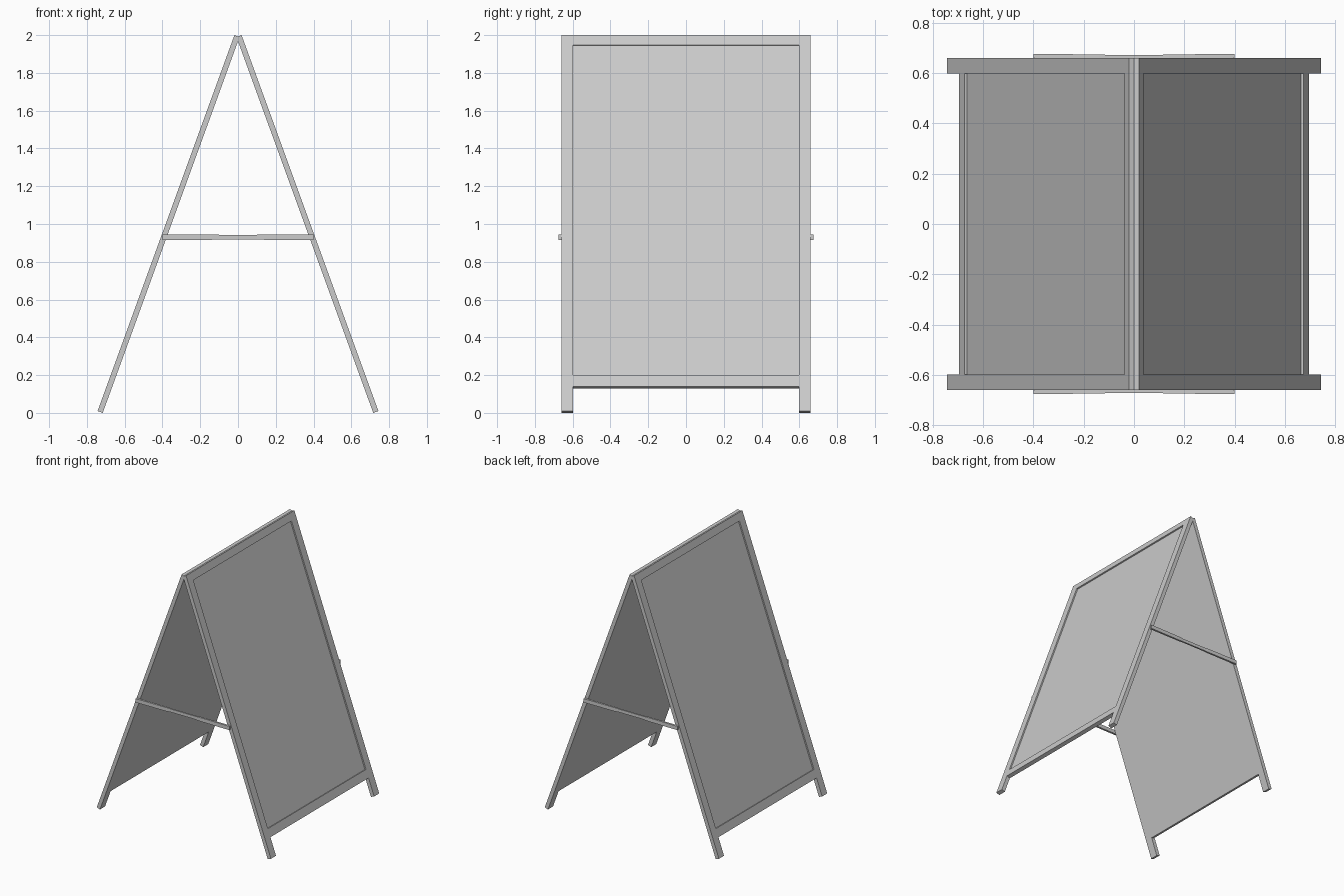
import bpy, bmesh
from math import sin, cos, radians
from mathutils import Vector

if "Cube" in bpy.data.objects:
    bpy.data.objects.remove(bpy.data.objects["Cube"])

ANGLE = radians(20)      # lean of each board
T = 0.029                # board thickness
TOP_X = 0.019            # outer top corner offset from centre
LENGTH = (2 - T * sin(ANGLE)) / cos(ANGLE)


def finish(bm, name):
    bmesh.ops.recalc_face_normals(bm, faces=bm.faces[:])
    bmesh.ops.dissolve_limit(bm, angle_limit=radians(1), verts=bm.verts[:], edges=bm.edges[:])
    mesh = bpy.data.meshes.new(name)
    bm.to_mesh(mesh)
    bm.free()
    obj = bpy.data.objects.new(name, mesh)
    bpy.context.collection.objects.link(obj)
    return obj


def board(name, side):
    down = Vector((side * sin(ANGLE), 0, -cos(ANGLE)))
    out = Vector((side * cos(ANGLE), 0, sin(ANGLE)))
    top = Vector((side * TOP_X, 0, 2))
    us = [-0.66, -0.598, 0.598, 0.66]
    ss = [0, 0.056, 1.915, 1.979, LENGTH]
    bm = bmesh.new()
    # outline grid, with a gap between the feet
    grid = [[bm.verts.new(top + down * s - out * T + Vector((0, u, 0))) for u in us] for s in ss]
    faces = []
    for j in range(4):
        for i in range(3):
            if (j, i) != (3, 1):
                faces.append(bm.faces.new((grid[j][i], grid[j][i + 1], grid[j + 1][i + 1], grid[j + 1][i])))
    for v in [v for v in bm.verts if not v.link_faces]:
        bm.verts.remove(v)
    # thickness
    ret = bmesh.ops.extrude_face_region(bm, geom=faces, use_keep_orig=True)
    moved = [g for g in ret["geom"] if isinstance(g, bmesh.types.BMVert)]
    bmesh.ops.translate(bm, verts=moved, vec=out * T)
    bmesh.ops.recalc_face_normals(bm, faces=bm.faces[:])
    # sunken display panel on the outer face
    target = top + down * (ss[1] + ss[2]) / 2
    panel = min(bm.faces, key=lambda f: (f.calc_center_median() - target).length)
    ret = bmesh.ops.extrude_discrete_faces(bm, faces=[panel])
    bmesh.ops.translate(bm, verts=ret["faces"][0].verts[:], vec=-out * 0.01)
    return finish(bm, name)


def brace(name, side):
    # bar slightly slimmer in the middle, fixed to the outside of the frames
    sections = [(-0.4, 0.0145, 0.676), (-0.14, 0.0145, 0.674), (-0.1, 0.012, 0.672),
                (0.1, 0.012, 0.672), (0.14, 0.0145, 0.674), (0.4, 0.0145, 0.676)]
    bm = bmesh.new()
    rings = []
    for x, h, y in sections:
        pts = [(0.66, -h), (y, -h), (y, h), (0.66, h)]
        rings.append([bm.verts.new((x, side * py, 0.931 + pz)) for py, pz in pts])
    for a, b in zip(rings, rings[1:]):
        for k in range(4):
            bm.faces.new((a[k], a[(k + 1) % 4], b[(k + 1) % 4], b[k]))
    bm.faces.new(rings[0])
    bm.faces.new(rings[-1])
    return finish(bm, name)


board("right_board", 1)
board("left_board", -1)
brace("front_brace", -1)
brace("back_brace", 1)
